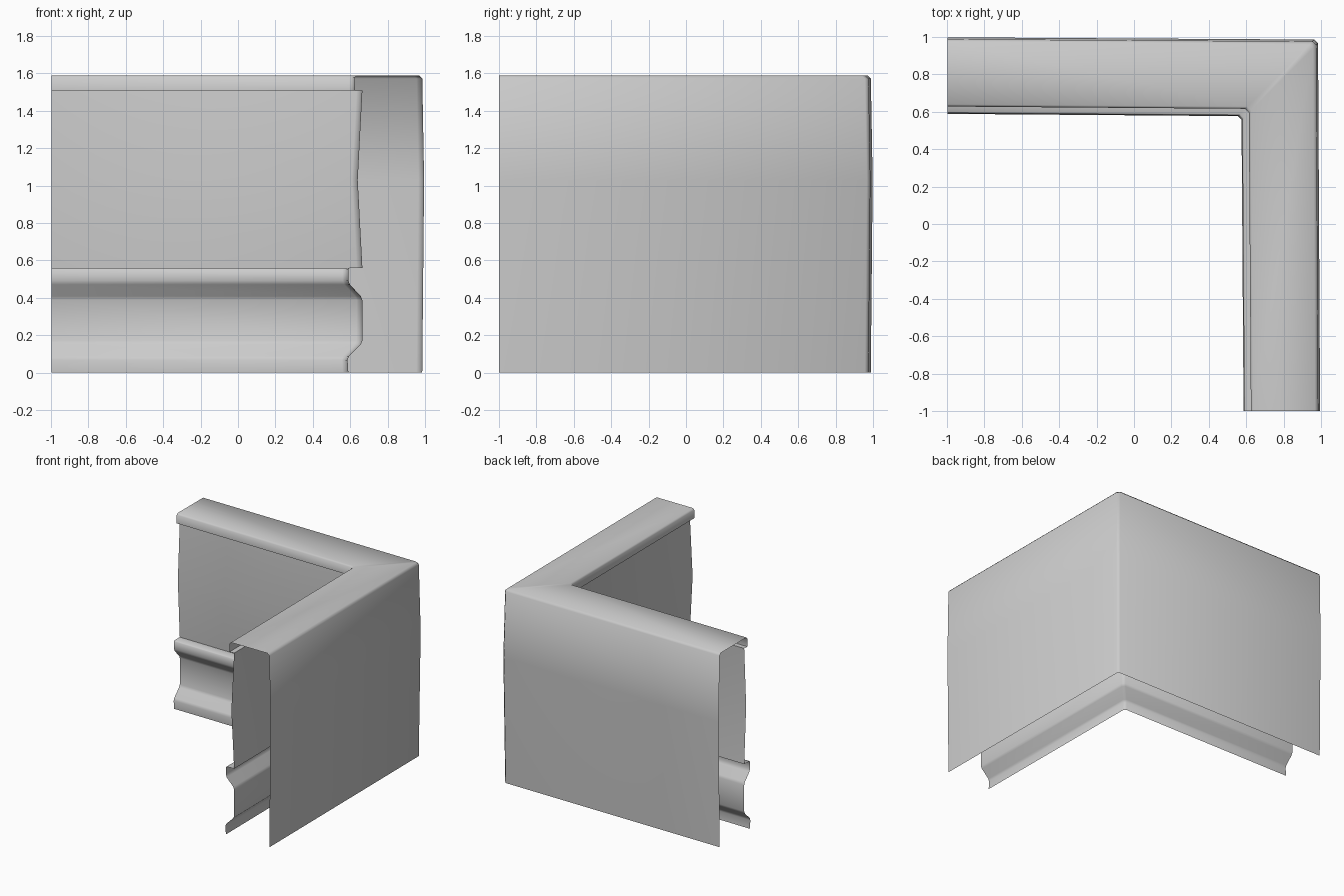
import bpy, bmesh, math
from mathutils import Vector

if "Cube" in bpy.data.objects:
    bpy.data.objects.remove(bpy.data.objects["Cube"])

# Wall section: inset from outer face, height, edge softening
SECTION = [
    (0.010, 0.00, 0), (0.000, 1.03, 0), (0.010, 1.59, 0.018),   # outer face
    (0.370, 1.59, 0.012), (0.370, 1.51, 0), (0.330, 1.51, 0),   # coping and lip
    (0.355, 1.03, 0), (0.330, 0.56, 0),                         # bowed inner panel
    (0.405, 0.56, 0.008), (0.405, 0.48, 0.012), (0.330, 0.40, 0.012),
    (0.330, 0.16, 0.012), (0.410, 0.08, 0.012), (0.405, 0.00, 0),  # lower mouldings
]


def soften(points):
    """Cut each marked corner of the section back to a small chamfer."""
    out = []
    for i, (d, z, r) in enumerate(points):
        p = Vector((d, z))
        if r == 0:
            out.append(p)
            continue
        for j in (i - 1, i + 1):
            q = Vector(points[j][:2])
            out.append(p + (q - p).normalized() * r)
    return out


# Path stations: outer position and inset direction, with a chamfered corner
C = 0.02
PATH = [
    ((-0.997, 0.998), (0, 1)),
    ((0.984 - C, 0.986), (1, 1)),
    ((0.984, 0.986 - C), (1, 1)),
    ((0.995, -1.0), (1, 0)),
]

# Sweep the open sheet section around the corner
bm = bmesh.new()
section = soften(SECTION)
rows = [[bm.verts.new((px - d * dx, py - d * dy, z)) for d, z in section]
        for (px, py), (dx, dy) in PATH]
for a, b in zip(rows, rows[1:]):
    for k in range(len(section) - 1):
        bm.faces.new((a[k], a[k + 1], b[k + 1], b[k]))

bm.normal_update()
top = max(bm.faces, key=lambda f: f.calc_center_median().z)
if top.normal.z < 0:
    bmesh.ops.reverse_faces(bm, faces=bm.faces[:])

mesh = bpy.data.meshes.new("corner_parapet_wall")
bm.to_mesh(mesh)
bm.free()
wall = bpy.data.objects.new("corner_parapet_wall", mesh)
bpy.context.collection.objects.link(wall)
bpy.context.view_layer.objects.active = wall
wall.select_set(True)
bpy.ops.object.shade_smooth_by_angle(angle=math.radians(50))
